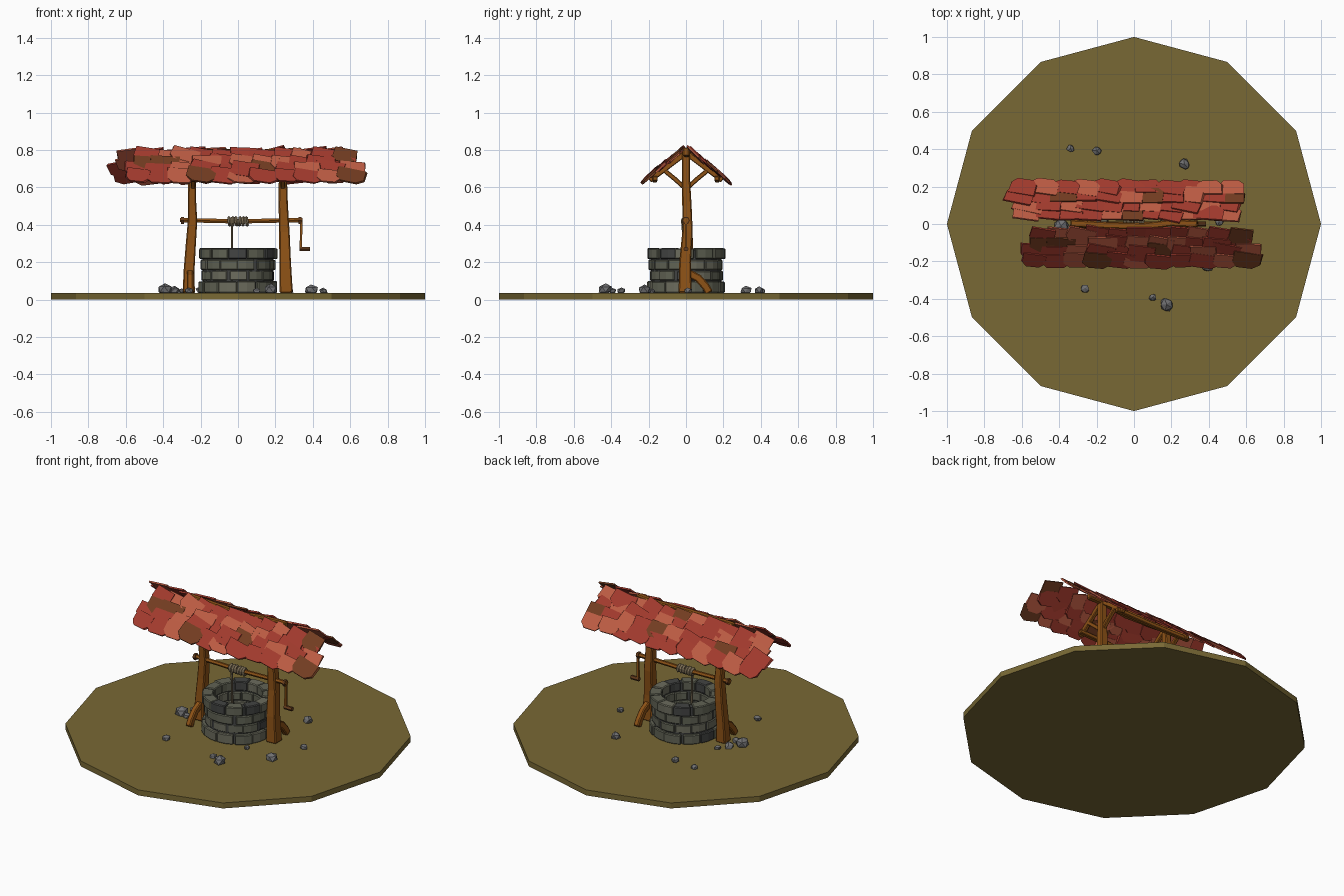
import bpy, bmesh, random
from math import sin, cos, pi, radians
from mathutils import Vector, Matrix

if "Cube" in bpy.data.objects:
    bpy.data.objects.remove(bpy.data.objects["Cube"])

random.seed(7)
R = random.uniform


def material(name, rgb):
    m = bpy.data.materials.new(name)
    m.diffuse_color = (*rgb, 1)
    m.use_nodes = True
    m.node_tree.nodes["Principled BSDF"].inputs["Base Color"].default_value = m.diffuse_color
    return m


GRASS = material("dry_grass", (0.19, 0.14, 0.035))
WOOD = material("wood", (0.27, 0.085, 0.008))
DARKWOOD = material("dark_wood", (0.13, 0.045, 0.012))
ROPE = material("rope", (0.22, 0.17, 0.10))
STONES = [material("stone_a", (0.12, 0.125, 0.09)), material("stone_b", (0.15, 0.15, 0.11)),
          material("stone_c", (0.055, 0.057, 0.055))]
ROCK = material("rock", (0.16, 0.16, 0.165))
TILES = [material("tile_red", (0.36, 0.042, 0.026)), material("tile_light", (0.50, 0.105, 0.055)),
         material("tile_brown", (0.17, 0.045, 0.015))]


def finish(name, bm, mats, bevel=0):
    bmesh.ops.recalc_face_normals(bm, faces=bm.faces[:])
    me = bpy.data.meshes.new(name)
    bm.to_mesh(me)
    bm.free()
    for m in mats:
        me.materials.append(m)
    ob = bpy.data.objects.new(name, me)
    bpy.context.collection.objects.link(ob)
    if bevel:
        b = ob.modifiers.new("chamfer", 'BEVEL')
        b.width, b.segments = bevel, 1
    return ob


def loft(bm, rings, mat=0):
    """Skin a list of equal-length closed rings and cap both ends."""
    vs = [[bm.verts.new(p) for p in ring] for ring in rings]
    n = len(vs[0])
    faces = [bm.faces.new((a[i], a[(i + 1) % n], b[(i + 1) % n], b[i]))
             for a, b in zip(vs, vs[1:]) for i in range(n)]
    faces += [bm.faces.new(vs[0]), bm.faces.new(vs[-1])]
    for f in faces:
        f.material_index = mat


def beam(name, pts, widths, depth=None, sides=4, mat=WOOD, bevel=0.006):
    """Timber following pts; widths is one number or one per point."""
    pts = [Vector(p) for p in pts]
    if not isinstance(widths, (list, tuple)):
        widths = [widths] * len(pts)
    rings = []
    for i, p in enumerate(pts):
        t = (pts[min(i + 1, len(pts) - 1)] - pts[max(i - 1, 0)]).normalized()
        ref = Vector((0, 1, 0)) if abs(t.y) < 0.5 else Vector((1, 0, 0))
        u = t.cross(ref).normalized()
        v = t.cross(u)
        k = 1 / (2 * cos(pi / sides))
        d = depth or widths[i]
        rings.append([p + u * widths[i] * k * cos((2 * j + 1) * pi / sides)
                      + v * d * k * sin((2 * j + 1) * pi / sides) for j in range(sides)])
    bm = bmesh.new()
    loft(bm, rings)
    return finish(name, bm, [mat], bevel)


# ground disc, twelve sides
bm = bmesh.new()
loft(bm, [[(cos(i * pi / 6), sin(i * pi / 6), z) for i in range(12)] for z in (0, 0.035)])
finish("ground", bm, [GRASS])

# well wall: four courses of curved blocks
levels = [0.035, 0.1, 0.157, 0.216, 0.278]
for c, rad in enumerate((0.212, 0.195, 0.198, 0.21)):
    bm = bmesh.new()
    count = 12
    for i in range(count):
        a0 = (i + 0.5 * (c % 2) + R(-.08, .08)) * 2 * pi / count
        a1 = a0 + 2 * pi / count * 0.95
        ro, ri = rad + R(-.005, .004), 0.142 + R(-.004, .004)
        z0, z1 = levels[c] + 0.001, levels[c + 1] - R(.001, .006)
        loft(bm, [[(r * cos(a), r * sin(a), z) for r, z in
                   ((ri, z0), (ro, z0), (ro, z1), (ri, z1))]
                  for a in (a0, (a0 + a1) / 2, a1)], random.choice((0, 0, 1, 1, 0, 2)))
    finish(f"stone_course_{c + 1}", bm, STONES, 0.005)
# mortar tube behind the joints
bm = bmesh.new()
tube = [[bm.verts.new((r * cos(i * pi / 12), r * sin(i * pi / 12), z)) for i in range(24)]
        for r, z in ((0.15, 0.03), (0.19, 0.03), (0.19, 0.265), (0.15, 0.265))]
for k in range(4):
    a, b = tube[k], tube[(k + 1) % 4]
    for i in range(24):
        bm.faces.new((a[i], a[(i + 1) % 24], b[(i + 1) % 24], b[i]))
finish("mortar", bm, [STONES[2]])

# posts with foot braces
beam("left_post", [(-.263, .0, .035), (-.262, .005, .15), (-.252, .01, .3), (-.243, .008, .42),
                   (-.246, 0, .55), (-.243, 0, .79)], [.065, .058, .054, .05, .042, .042])
beam("right_post", [(.258, -.005, .035), (.252, -.005, .2), (.248, .008, .36), (.242, .005, .5),
                    (.24, 0, .64), (.24, 0, .79)], [.07, .062, .056, .05, .044, .042])
for s, side in ((-1, "left"), (1, "right")):
    x = .256 * s
    beam(f"{side}_foot_brace", [(x, s * .015, .14), (x, s * .065, .115), (x, s * .105, .07),
                                (x, s * .125, .036)], .042, .034)
    # roof truss: rafters and struts on this post
    for t, face in ((-1, "front"), (1, "back")):
        xr = .24 * s
        beam(f"{side}_{face}_rafter", [(xr, 0, .785), (xr, t * .195, .638)], .03, .022, bevel=.004)
        beam(f"{side}_{face}_strut", [(xr, t * .01, .6), (xr, t * .06, .645), (xr, t * .115, .69)],
             .024, .024, bevel=.004)

# ridge beam and purlins along the roof
beam("ridge_beam", [(-.34, .004, .785), (-.15, -.006, .78), (.05, -.012, .778), (.2, .006, .783),
                    (.34, 0, .79)], .045, .036)
for t, face in ((-1, "front"), (1, "back")):
    beam(f"{face}_purlin", [(-.27, t * .165, .645), (0, t * .168, .64), (.27, t * .165, .647)],
         .026, .026, bevel=.004)

# windlass axle, crank and handle
beam("axle", [(-.31, 0, .425), (0, 0, .418), (.345, 0, .425)], .023, sides=6, bevel=0)
for x in (-.298, .332):
    beam("axle_collar", [(x - .008, 0, .423), (x + .008, 0, .423)], .036, sides=6, mat=DARKWOOD, bevel=0)
beam("crank_arm", [(.338, 0, .435), (.336, 0, .26)], .013, .013, bevel=0)
beam("crank_handle", [(.328, 0, .27), (.384, 0, .27)], .023, sides=6, mat=DARKWOOD, bevel=0)

# rope: wound coils and a hanging length
for i in range(6):
    bpy.ops.mesh.primitive_torus_add(major_segments=10, minor_segments=5, major_radius=.019,
                                     minor_radius=.0095, location=(-.046 + i * .0185, 0, .418),
                                     rotation=(0, pi / 2 + R(-.15, .15), 0))
    bpy.context.object.name = f"rope_coil_{i + 1}"
    bpy.context.object.data.materials.append(ROPE)
beam("hanging_rope", [(-.032, -.018, .42), (-.032, -.014, .3), (-.032, -.01, .1)], .011, sides=6,
     mat=ROPE, bevel=0)

# roof shingles: overlapping thin plates, the back slope turned half round
outline = [(-.5, .5), (.5, .5), (.52, -.2), (.3, -.5), (-.28, -.52), (-.5, -.22)]
down = Vector((0, -.195, -.155)).normalized()
normal = Vector((0, -.155, .195)).normalized()
for slope, face in ((0, "front"), (pi, "back")):
    bm = bmesh.new()
    for row in range(4):
        x0, x1 = (-.50 - .015 * row + .02 * (row % 2), .565 + .02 * row - .03 * (row % 2))
        n = 11
        for i in range(n):
            cx = x0 + (x1 - x0) * i / (n - 1) + R(-.012, .012)
            mid = Vector((cx, -.028, .792)) + down * (.04 + row * .058 + R(-.006, .006))
            mid += normal * R(-.002, .006)
            turn = Matrix.Rotation(R(-.15, .15) - .12, 3, normal)
            tip = Matrix.Rotation(radians(5 + R(-3, 3)), 3, 'X')
            roll = Matrix.Rotation(radians(R(1, 6)), 3, 'Y')
            w, h = R(.125, .16), R(.09, .11)
            plate = [[mid + turn @ roll @ tip @ (Vector((a * w + R(-.006, .006), 0, 0)) - down * b * h
                      + normal * th) for a, b in outline] for th in (-.005, .005)]
            loft(bm, plate, random.choice((0, 0, 0, 1, 1, 2)))
    bm.transform(Matrix.Rotation(slope, 4, 'Z'))
    finish(f"{face}_shingles", bm, TILES)

# scattered rocks: x, y, size
for i, (x, y, s) in enumerate([(-.34, .405, .024), (-.2, .392, .028), (.27, .32, .032), (-.39, -.01, .045),
                               (-.335, -.03, .028), (-.34, .055, .03), (.455, .01, .024), (.39, -.222, .038),
                               (-.262, -.345, .025), (.1, -.393, .023), (.175, -.43, .042),
                               (.19, -.18, .02), (-.3, .11, .022)]):
    bm = bmesh.new()
    bmesh.ops.create_icosphere(bm, subdivisions=1, radius=s)
    for v in bm.verts:
        v.co = v.co * R(.75, 1.1)
        v.co.z *= .8
    bm.transform(Matrix.Translation((x, y, .035 + s * .45)) @ Matrix.Rotation(R(0, 6), 4, 'Z'))
    finish(f"rock_{i + 1}", bm, [ROCK])
